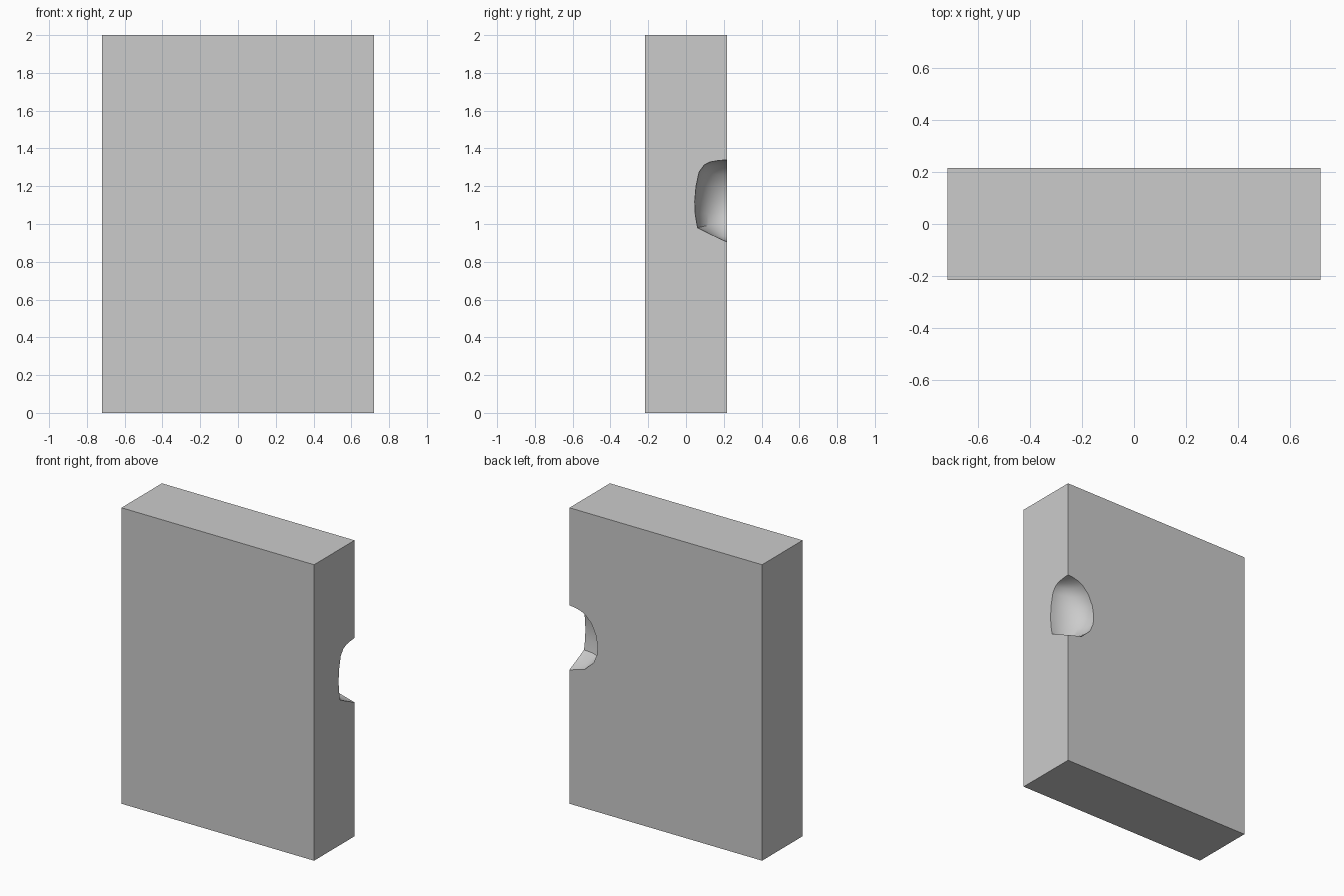
import bpy, bmesh, math

if "Cube" in bpy.data.objects:
    bpy.data.objects.remove(bpy.data.objects["Cube"])

HX, HY, H = 0.72, 0.216, 2.0

# slab
bpy.ops.mesh.primitive_cube_add(size=1, location=(0, 0, H / 2))
slab = bpy.context.object
slab.name = "slab"
slab.scale = (2 * HX, 2 * HY, H)
bpy.ops.object.transform_apply(location=True, rotation=False, scale=True)

# notch outlines as (depth from corner, z): on the right face and on the back face
TOP, BOTTOM = 1.34, 0.905
side = [(0.05, 1.335), (0.09, 1.328), (0.12, 1.312), (0.147, 1.275), (0.163, 1.2),
        (0.17, 1.12), (0.167, 1.05), (0.155, 0.98), (0.08, 0.943)]
back = [(0.04, 1.336), (0.085, 1.325), (0.12, 1.306), (0.165, 1.26), (0.198, 1.19),
        (0.21, 1.12), (0.205, 1.06), (0.18, 1.0), (0.11, 0.935)]

# notch cutter: blends the two outlines around the corner edge
N = 48
bm = bmesh.new()
rings = []
for (b, zb), (a, za) in zip(side, back):
    ring = []
    for i in range(N):
        t = 2 * math.pi * i / N
        c, s = math.cos(t), math.sin(t)
        ring.append(bm.verts.new((HX + a * c, HY + b * s, za * c * c + zb * s * s)))
    rings.append(ring)
top = bm.verts.new((HX, HY, TOP))
low = bm.verts.new((HX, HY, BOTTOM))
for i in range(N):
    j = (i + 1) % N
    bm.faces.new((top, rings[0][i], rings[0][j]))
    bm.faces.new((low, rings[-1][j], rings[-1][i]))
    for r, q in zip(rings, rings[1:]):
        bm.faces.new((r[i], q[i], q[j], r[j]))
bmesh.ops.recalc_face_normals(bm, faces=bm.faces)
mesh = bpy.data.meshes.new("notch_cutter")
bm.to_mesh(mesh)
bm.free()
cutter = bpy.data.objects.new("notch_cutter", mesh)
bpy.context.collection.objects.link(cutter)
cutter.hide_render = True

# cut the notch, then remove the helper
mod = slab.modifiers.new("notch", 'BOOLEAN')
mod.operation = 'DIFFERENCE'
mod.solver = 'EXACT'
mod.object = cutter
bpy.context.view_layer.objects.active = slab
bpy.ops.object.modifier_apply(modifier=mod.name)
bpy.data.objects.remove(cutter)

# smooth pocket, sharp slab edges
slab.select_set(True)
bpy.ops.object.shade_smooth_by_angle(angle=math.radians(35))
